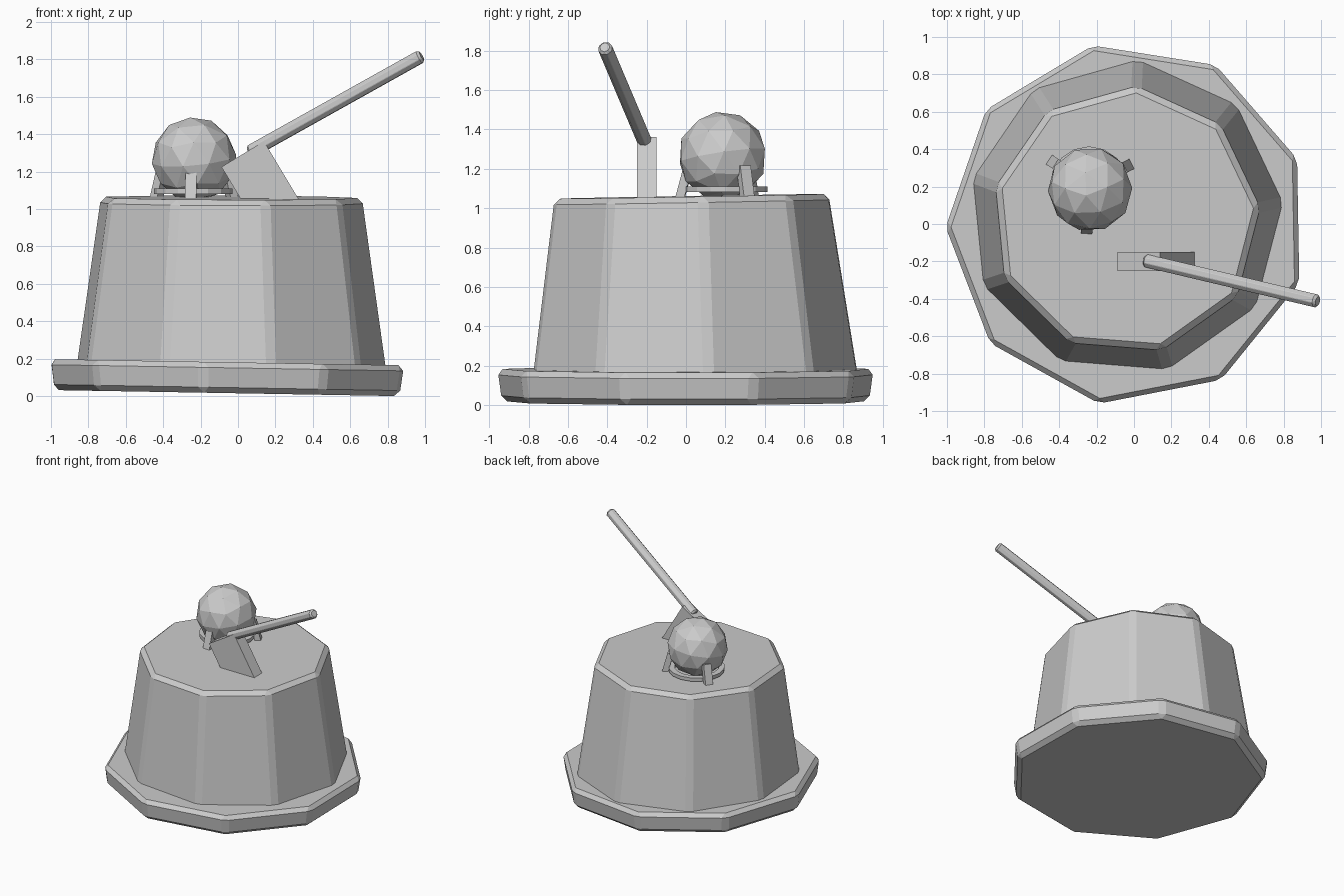
import bpy, bmesh
from math import radians, cos, sin, tau
from mathutils import Vector, Matrix

cube = bpy.data.objects.get("Cube")
if cube:
    bpy.data.objects.remove(cube)

grey = bpy.data.materials.new("plain grey")
grey.use_nodes = True
grey.diffuse_color = (0.6, 0.6, 0.6, 1)
grey.node_tree.nodes["Principled BSDF"].inputs["Base Color"].default_value = (0.6, 0.6, 0.6, 1)


def finish(name, bm, loc, rot=(0, 0, 0), bevel=0):
    """Turn a bmesh into a placed, flat-shaded object (rot in degrees)."""
    bmesh.ops.recalc_face_normals(bm, faces=bm.faces)
    mesh = bpy.data.meshes.new(name)
    bm.to_mesh(mesh)
    bm.free()
    mesh.materials.append(grey)
    ob = bpy.data.objects.new(name, mesh)
    bpy.context.collection.objects.link(ob)
    ob.location = loc
    ob.rotation_euler = [radians(a) for a in rot]
    if bevel:
        mod = ob.modifiers.new("edge bevel", "BEVEL")
        mod.width = bevel
        mod.segments = 1
        mod.limit_method = "NONE"
    return ob


def lathe(sides, profile, phase=0, closed=False):
    """Spin (radius, z) points; cap the ends unless the profile is a loop."""
    bm = bmesh.new()
    rings = []
    for r, z in profile:
        angles = [radians(phase) + tau * i / sides for i in range(sides)]
        rings.append([bm.verts.new((r * cos(a), r * sin(a), z)) for a in angles])
    pairs = list(zip(rings, rings[1:]))
    if closed:
        pairs.append((rings[-1], rings[0]))
    else:
        bm.faces.new(rings[0])
        bm.faces.new(rings[-1])
    for lo, hi in pairs:
        for i in range(sides):
            j = (i + 1) % sides
            bm.faces.new((lo[i], lo[j], hi[j], hi[i]))
    return bm


def box(size):
    bm = bmesh.new()
    bmesh.ops.create_cube(bm, size=1)
    bmesh.ops.scale(bm, vec=size, verts=bm.verts)
    return bm


# Nine-sided base slab and tapered drum, each slightly tilted
finish("base_slab", lathe(9, [(0.953, -0.0825), (0.976, 0.0825)], phase=21),
       (-0.036, 0, 0.0975), (0, 1, 0), bevel=0.03)
finish("drum_body", lathe(9, [(0.86, -0.5), (0.716, 0.5)], phase=5.5),
       (-0.044, 0.0275, 0.56), (1, 0.2, 0), bevel=0.03)

# Faceted ball
bm = bmesh.new()
bmesh.ops.create_icosphere(bm, subdivisions=2, radius=0.227)
finish("ball", bm, (-0.235, 0.185, 1.265), (6, -8, 20))

# Ring and three leaning prongs that hold the ball
seat = Vector((-0.24, 0.205, 1.095))
finish("holder_ring",
       lathe(16, [(0.21, -0.014), (0.21, 0.014), (0.165, 0.014), (0.165, -0.014)], closed=True),
       seat)
for i, angle in enumerate((-93, 27, 147)):
    a = radians(angle)
    bm = box((0.045, 0.06, 0.17))
    bmesh.ops.rotate(bm, verts=bm.verts, matrix=Matrix.Rotation(radians(-15), 3, "Y"))
    finish(f"holder_prong_{i + 1}", bm,
           seat + Vector((0.215 * cos(a), 0.215 * sin(a), 0.035)), (0, 0, angle))

# Slanted bracket sunk into the drum
finish("lever_bracket", box((0.265, 0.1, 0.45)), (0.141, -0.2, 1.10), (0, -31, 0))

# Long lever rod
start, end = Vector((0.06, -0.195, 1.303)), Vector((0.982, -0.413, 1.818))
axis = end - start
half = axis.length / 2
rod = finish("lever_rod", lathe(8, [(0.04, -half), (0.04, half)]), (start + end) / 2, bevel=0.013)
rod.rotation_euler = axis.to_track_quat("Z", "Y").to_euler()
